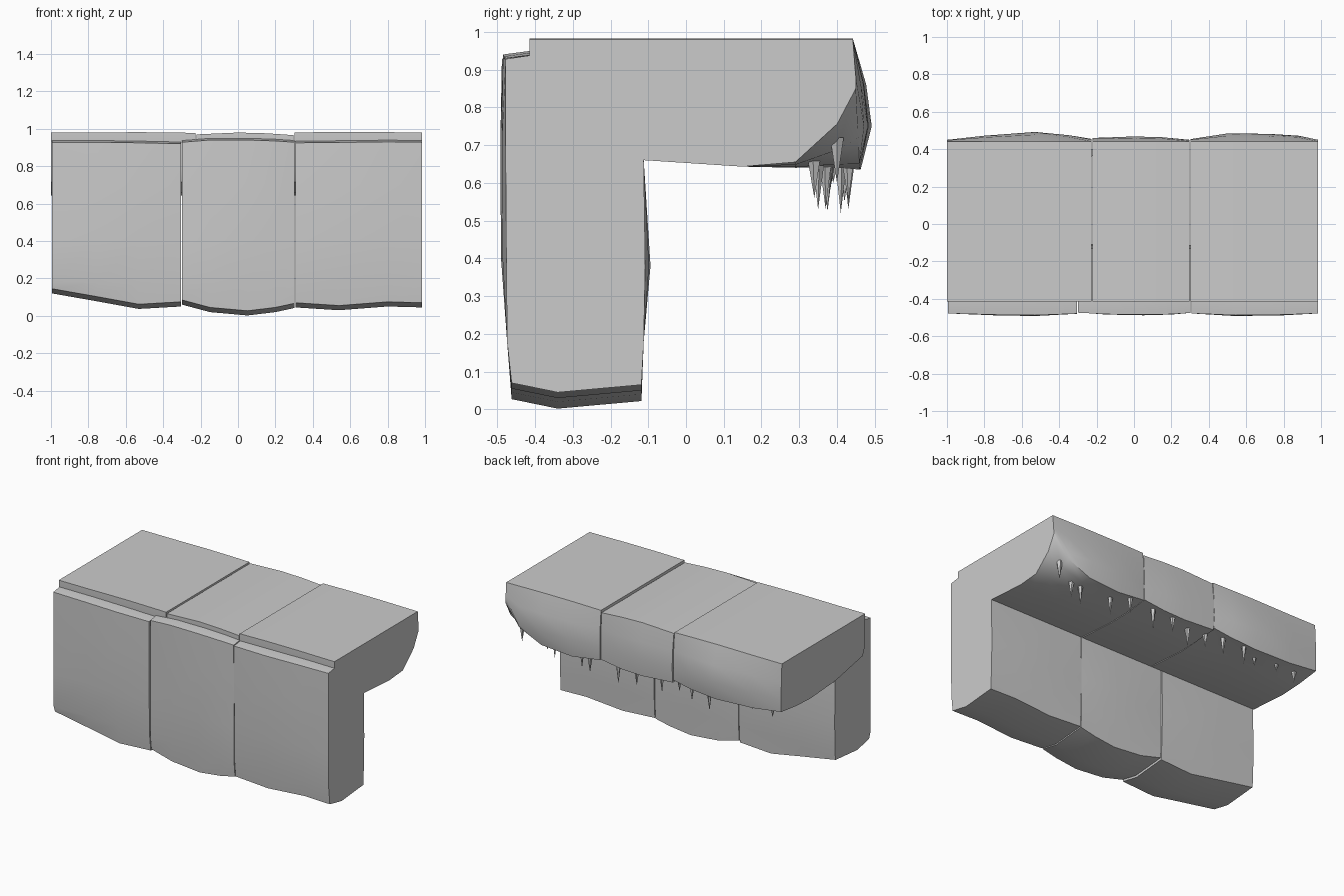
import bpy, bmesh, math, random

random.seed(4)


def loft(name, sections):
    """Skin a row of (x, [(y, z), ...]) sections and cap both ends."""
    bm = bmesh.new()
    rings = [[bm.verts.new((x, y, z)) for y, z in prof] for x, prof in sections]
    for a, b in zip(rings, rings[1:]):
        n = len(a)
        for i in range(n):
            j = (i + 1) % n
            bm.faces.new((a[i], a[j], b[j], b[i]))
    bm.faces.new(rings[0])
    bm.faces.new(rings[-1])
    bmesh.ops.triangulate(bm, faces=[f for f in bm.faces if len(f.verts) > 4])
    bmesh.ops.recalc_face_normals(bm, faces=bm.faces)
    me = bpy.data.meshes.new(name)
    bm.to_mesh(me)
    bm.free()
    ob = bpy.data.objects.new(name, me)
    bpy.context.collection.objects.link(ob)
    smooth(ob)
    return ob


def smooth(ob, angle=35):
    bpy.ops.object.select_all(action='DESELECT')
    ob.select_set(True)
    bpy.context.view_layer.objects.active = ob
    bpy.ops.object.shade_smooth_by_angle(angle=math.radians(angle))


def wall_profile(low, top, bulge):
    """Upright slab: foot height, top height, outward bulge of both faces."""
    return [(-0.462, low + 0.025), (-0.474, 0.18), (-0.476 - bulge, 0.40),
            (-0.478 - bulge, 0.70), (-0.478 - bulge * 0.7, top - 0.01),
            (-0.41, top), (-0.13, top - 0.01),
            (-0.112, 0.66), (-0.108 + bulge, 0.38), (-0.112, 0.18),
            (-0.118, low + 0.02), (-0.34, low)]


def ledge_profile(top, bulge, lip, inner):
    """Overhang: top height, bulge of the free edge, lower lip heights."""
    return [(-0.415, top), (-0.415, 0.78), (-0.39, 0.715), (-0.11, 0.66),
            (0.15, 0.643), (0.29, inner), (0.40, (inner + lip) / 2 + 0.003),
            (0.45 + bulge * 0.3, lip), (0.45 + bulge, max(0.75, lip + 0.03)),
            (0.448 + bulge * 0.7, max(0.86, lip + 0.05)),
            (0.442, top), (0.0, top)]


# Upright wall slabs: (x, foot, top, bulge)
walls = {
    "wall_left": [(-0.995, 0.12, 0.938, 0.0), (-0.75, 0.077, 0.938, 0.01),
                  (-0.53, 0.037, 0.935, 0.014), (-0.305, 0.05, 0.93, 0.002)],
    "wall_middle": [(-0.30, 0.06, 0.938, -0.006), (-0.15, 0.02, 0.95, 0.006),
                    (0.05, 0.002, 0.95, 0.01), (0.2, 0.02, 0.945, 0.006),
                    (0.302, 0.042, 0.938, -0.004)],
    "wall_right": [(0.307, 0.045, 0.935, 0.0), (0.54, 0.03, 0.937, 0.014),
                   (0.8, 0.05, 0.94, 0.01), (0.985, 0.045, 0.938, 0.0)],
}
for name, rows in walls.items():
    loft(name, [(x, wall_profile(*r)) for x, *r in rows])

# Overhanging ledge slabs: (x, top, bulge, lip, underside)
ledges = {
    "ledge_left": [(-1.0, 0.98, 0.0, 0.67, 0.65), (-0.8, 0.98, 0.022, 0.645, 0.64),
                   (-0.53, 0.982, 0.042, 0.635, 0.642), (-0.35, 0.98, 0.025, 0.65, 0.645),
                   (-0.227, 0.978, 0.005, 0.67, 0.65)],
    "ledge_middle": [(-0.222, 0.97, 0.01, 0.655, 0.645), (0.0, 0.98, 0.018, 0.64, 0.64),
                     (0.15, 0.976, 0.014, 0.645, 0.64), (0.298, 0.966, 0.0, 0.665, 0.645)],
    "ledge_right": [(0.303, 0.98, 0.004, 0.66, 0.645), (0.5, 0.983, 0.034, 0.635, 0.64),
                    (0.72, 0.983, 0.032, 0.65, 0.642), (0.88, 0.981, 0.022, 0.72, 0.648),
                    (0.985, 0.98, 0.0, 0.85, 0.655)],
}
for name, rows in ledges.items():
    loft(name, [(x, ledge_profile(*r)) for x, *r in rows])

# Icicles hanging below the lip: (x, y, tip height)
icicles = [(0.90, 0.40, 0.60), (0.76, 0.34, 0.56), (0.70, 0.35, 0.53),
           (0.49, 0.37, 0.53), (0.39, 0.43, 0.55), (0.20, 0.41, 0.52),
           (0.06, 0.42, 0.55), (-0.09, 0.375, 0.525), (-0.22, 0.38, 0.57),
           (-0.33, 0.41, 0.55), (-0.47, 0.43, 0.53), (-0.60, 0.37, 0.59),
           (-0.75, 0.39, 0.60), (-0.89, 0.38, 0.58)]
for i, (x, y, tip) in enumerate(icicles):
    base = 0.72 if x > 0.8 else 0.67
    bpy.ops.mesh.primitive_cone_add(
        vertices=5, radius1=0.019, radius2=0, depth=base - tip,
        location=(x, y, (base + tip) / 2),
        rotation=(math.pi, 0, random.uniform(0, 1.2)))
    bpy.context.object.name = f"icicle_{i + 1}"
